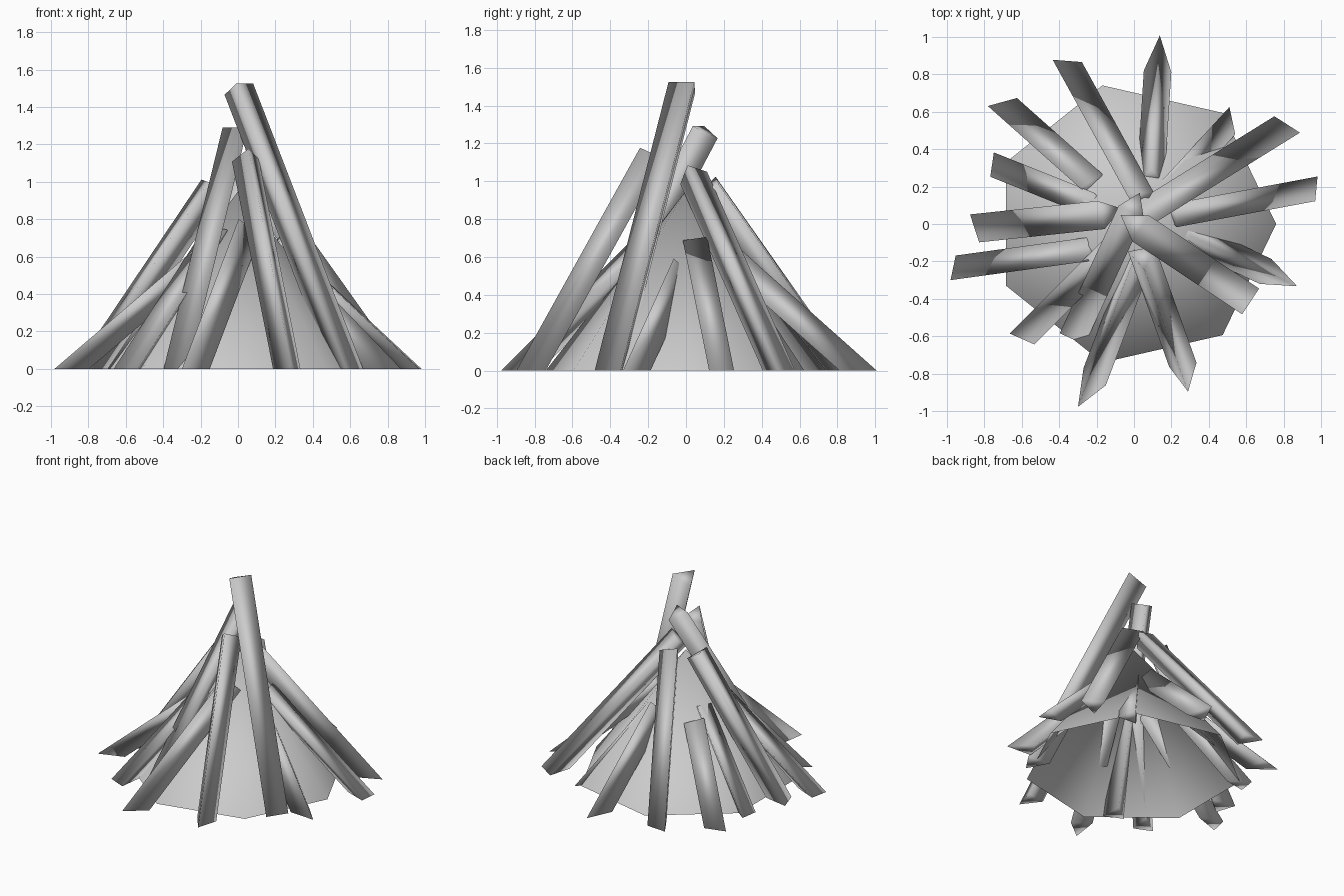
import bpy, bmesh, math
from mathutils import Vector

cube = bpy.data.objects.get("Cube")
if cube:
    bpy.data.objects.remove(cube, do_unlink=True)

grey = bpy.data.materials.new("plain grey")
grey.use_nodes = True
colour = (0.6, 0.6, 0.6, 1)
grey.diffuse_color = colour
grey.node_tree.nodes["Principled BSDF"].inputs["Base Color"].default_value = colour


def finish(bm, name):
    bmesh.ops.recalc_face_normals(bm, faces=bm.faces[:])
    for face in bm.faces:
        face.smooth = True
    mesh = bpy.data.meshes.new(name)
    bm.to_mesh(mesh)
    bm.free()
    mesh.materials.append(grey)
    obj = bpy.data.objects.new(name, mesh)
    bpy.context.collection.objects.link(obj)


def log(name, foot, top, spin, radius=0.085):
    """Three-sided pole from the ground to its square-cut top; spin turns its ridge."""
    foot, top = Vector((*foot, 0)), Vector(top)
    axis = (top - foot).normalized()
    side = Vector((0, 0, 1)).cross(foot - top).normalized()
    ridge = side.cross(axis).normalized()
    if ridge.z < 0:
        ridge = -ridge
    bm = bmesh.new()
    rings = []
    for centre in (foot - axis * 0.3, top):
        ring = []
        for i in range(3):
            a = math.radians(spin) + math.tau * i / 3
            ring.append(bm.verts.new(centre + radius * (math.cos(a) * ridge + math.sin(a) * side)))
        rings.append(ring)
    low, high = rings
    for i in range(3):
        j = (i + 1) % 3
        bm.faces.new((low[i], low[j], high[j], high[i]))
    bm.faces.new(high)
    # level cut where the pole meets the ground
    cut = bmesh.ops.bisect_plane(bm, geom=bm.verts[:] + bm.edges[:] + bm.faces[:],
                                 plane_co=(0, 0, 0), plane_no=(0, 0, 1), clear_inner=True)
    rim = [e for e in cut["geom_cut"] if isinstance(e, bmesh.types.BMEdge)]
    bmesh.ops.contextual_create(bm, geom=rim)
    finish(bm, name)


# inner cone, open underneath, one corner on +x
bm = bmesh.new()
apex = bm.verts.new((0, 0, 0.95))
base = [bm.verts.new((0.76 * math.cos(math.tau * i / 7), 0.76 * math.sin(math.tau * i / 7), 0))
        for i in range(7)]
for i in range(7):
    bm.faces.new((base[i], base[(i + 1) % 7], apex))
finish(bm, "inner_cone")

# leaning poles: foot, top, ridge turn, thickness
log("tallest_log", (0.58, -0.385), (0, 0, 1.505), 60, 0.095)
log("left_front_log", (0.76, -0.28), (0.25, -0.04, 0.53), 0)
log("left_log", (0.92, 0.185), (0.2, 0.05, 0.67), 49, 0.075)
log("left_back_log", (0.78, 0.49), (0.04, 0.03, 1.04), -40, 0.09)
log("back_left_log", (0.48, 0.53), (0.15, 0.17, 0.55), 32, 0.08)
log("back_log", (0.13, 0.88), (0.09, 0.24, 0.57), 0)
log("back_right_log", (-0.35, 0.82), (0.03, 0.13, 0.98), 33)
log("right_back_log", (-0.67, 0.6), (-0.22, 0.2, 0.52), 37)
log("right_inner_log", (-0.71, 0.305), (-0.2, 0.1, 0.6), -50, 0.075)
log("right_log", (-0.8, -0.01), (-0.14, 0.06, 0.98), -50, 0.09)
log("right_front_log", (-0.91, -0.235), (-0.22, -0.14, 0.59), 47, 0.075)
log("front_right_log", (-0.57, -0.57), (-0.1, -0.1, 0.73), -44, 0.08)
log("steep_front_log", (-0.31, -0.57), (0, 0.1, 1.27), 60)
log("front_log", (-0.24, -0.87), (0.04, -0.13, 0.74), -12)
log("front_left_log", (0.27, -0.8), (0.045, -0.17, 1.135), -10)
